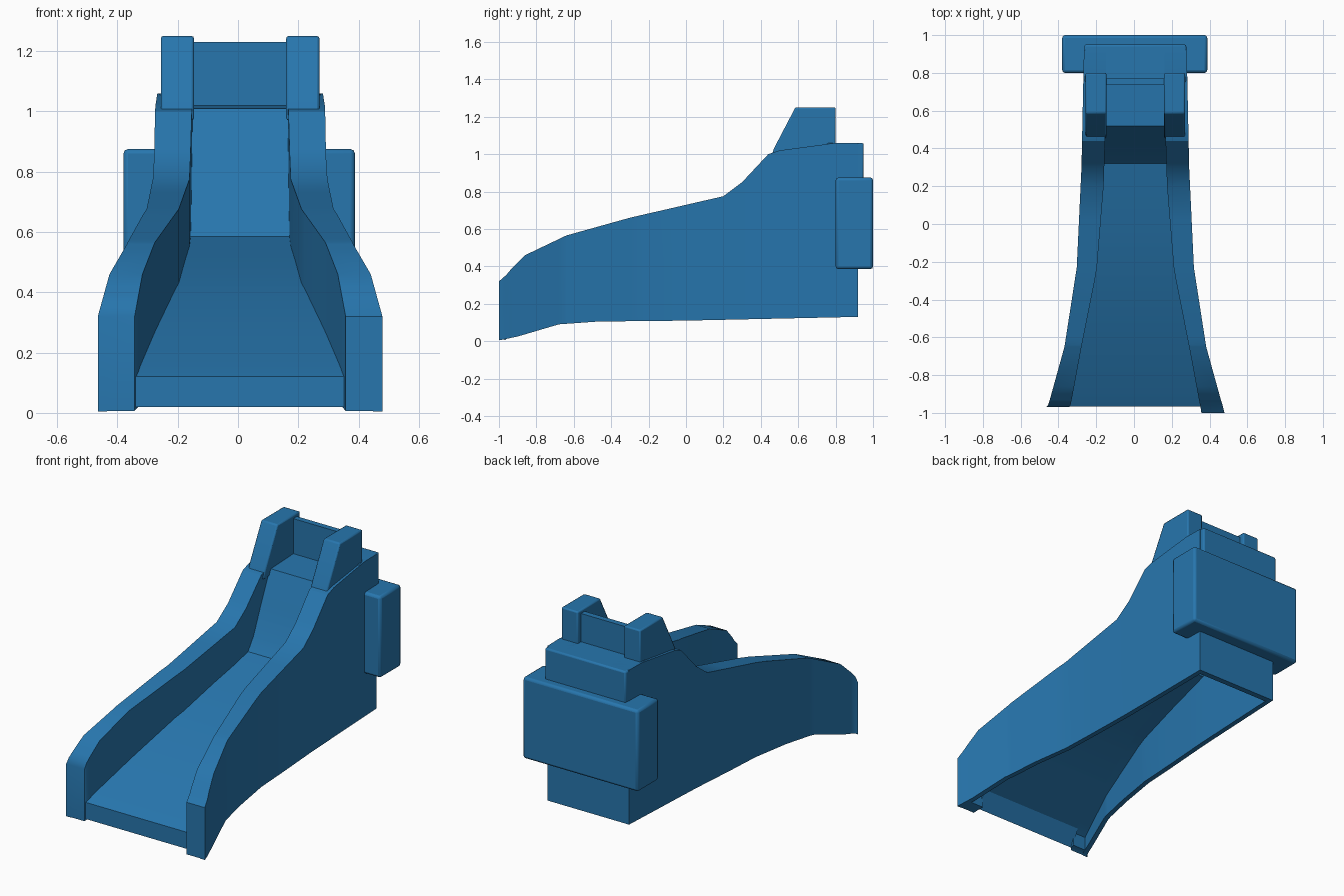
import bpy, bmesh

if "Cube" in bpy.data.objects:
    bpy.data.objects.remove(bpy.data.objects["Cube"])

blue = bpy.data.materials.new("blue")
blue.diffuse_color = (0.02, 0.18, 0.42, 1)
blue.use_nodes = True
blue.node_tree.nodes["Principled BSDF"].inputs["Base Color"].default_value = blue.diffuse_color


def finish(name, bm, bevel=0.0):
    bmesh.ops.recalc_face_normals(bm, faces=bm.faces)
    me = bpy.data.meshes.new(name)
    bm.to_mesh(me)
    bm.free()
    ob = bpy.data.objects.new(name, me)
    bpy.context.collection.objects.link(ob)
    me.materials.append(blue)
    if bevel:
        mod = ob.modifiers.new("Bevel", 'BEVEL')
        mod.width = bevel
        mod.segments = 2
        mod.limit_method = 'ANGLE'
        mod.angle_limit = 0.7
    bpy.ops.object.select_all(action='DESELECT')
    ob.select_set(True)
    bpy.context.view_layer.objects.active = ob
    bpy.ops.object.shade_smooth_by_angle(angle=0.45)
    return ob


def loft(name, rings, bevel=0.0):
    """Skin a list of equal-length point rings and cap both ends."""
    bm = bmesh.new()
    vs = [[bm.verts.new(p) for p in r] for r in rings]
    n = len(vs[0])
    for a, b in zip(vs, vs[1:]):
        for i in range(n):
            j = (i + 1) % n
            bm.faces.new((a[i], a[j], b[j], b[i]))
    bm.faces.new(vs[0])
    bm.faces.new(vs[-1])
    return finish(name, bm, bevel)


def box(name, x0, x1, y0, y1, z0, z1, bevel=0.0):
    return loft(name, [[(x0, y, z0), (x1, y, z0), (x1, y, z1), (x0, y, z1)]
                       for y in (y0, y1)], bevel)


def interp(table, y):
    """Piecewise linear lookup."""
    if y <= table[0][0]:
        return table[0][1]
    for (a, u), (b, v) in zip(table, table[1:]):
        if y <= b:
            return u + (v - u) * (y - a) / (b - a)
    return table[-1][1]


# plan outlines and side profiles, all as (y, value)
OUTER = [(-1, .472), (-.65, .375), (-.23, .31), (.3, .285), (.92, .272)]
INNER = [(-1, .35), (-.65, .285), (-.25, .205), (.2, .168), (.6, .155), (.92, .155)]
TOP = [(-1, .32), (-.86, .46), (-.64, .565), (-.3, .66), (.2, .775), (.3, .85),
       (.44, 1.0), (.5, 1.02), (.8, 1.06), (.92, 1.06)]
BOTTOM = [(-1, .005), (-.9, .025), (-.68, .09), (-.47, .105), (0, .11), (.92, .13)]
FLOOR = [(-.965, .12), (-.9, .155), (-.6, .285), (-.3, .41), (.02, .505), (.32, .585),
         (.37, .66), (.44, .83), (.52, 1.01), (.76, 1.02)]
CX = 0.007  # the body sits very slightly right of centre

# side walls: solid at the front end, thin skirt below the chute floor behind it
ys = sorted({y for t in (OUTER, TOP, BOTTOM, FLOOR) for y, _ in t} | {-.935, -.93})
for side, label, front in ((-1, "left", -.97), (1, "right", -1.0)):
    rings = []
    for y in ys:
        xo, xi = interp(OUTER, y), interp(INNER, y)
        zt, zb = interp(TOP, y), interp(BOTTOM, y)
        if y <= -.935:
            zf = zb + .002
        else:
            zf = min(interp(FLOOR, y) - .04, zt - .03)
        section = [(xo, zb), (xo, zt), (xi, zt), (xi, zf), (xo - .03, zf), (xo - .03, zb)]
        if y == -.965:
            y = -.96
        rings.append([(CX + side * x, max(y, front), z) for x, z in section])
    loft(label + "_side_wall", rings)

# chute floor with a front lip
rings = []
for y, z in FLOOR:
    w = interp(INNER, y) + .012
    zb = .02 if y < -.95 else z - .04
    rings.append([(CX + side * w, y, h) for side, h in ((-1, zb), (1, zb), (1, z), (-1, z))])
loft("chute_floor", rings)

# raised posts at the top of the chute
POST = [(.45, .97), (.47, 1.03), (.585, 1.25), (.8, 1.25), (.8, .97)]
for side, label in ((-1, "left"), (1, "right")):
    loft(label + "_top_post", [[(CX + side * x, y, z) for y, z in POST]
                               for x in (.153, .263)], 0.008)

# panel between the posts, rear deck and lower back wall
box("back_panel", CX - .16, CX + .16, .735, .77, .98, 1.23)
box("rear_deck", CX - .27, CX + .27, .75, .95, .85, 1.06, 0.01)
box("lower_back_wall", CX - .268, CX + .268, .885, .92, .13, .87)

# wide box across the back
box("rear_box", -.38, .388, .8, 1.0, .385, .875, 0.015)
